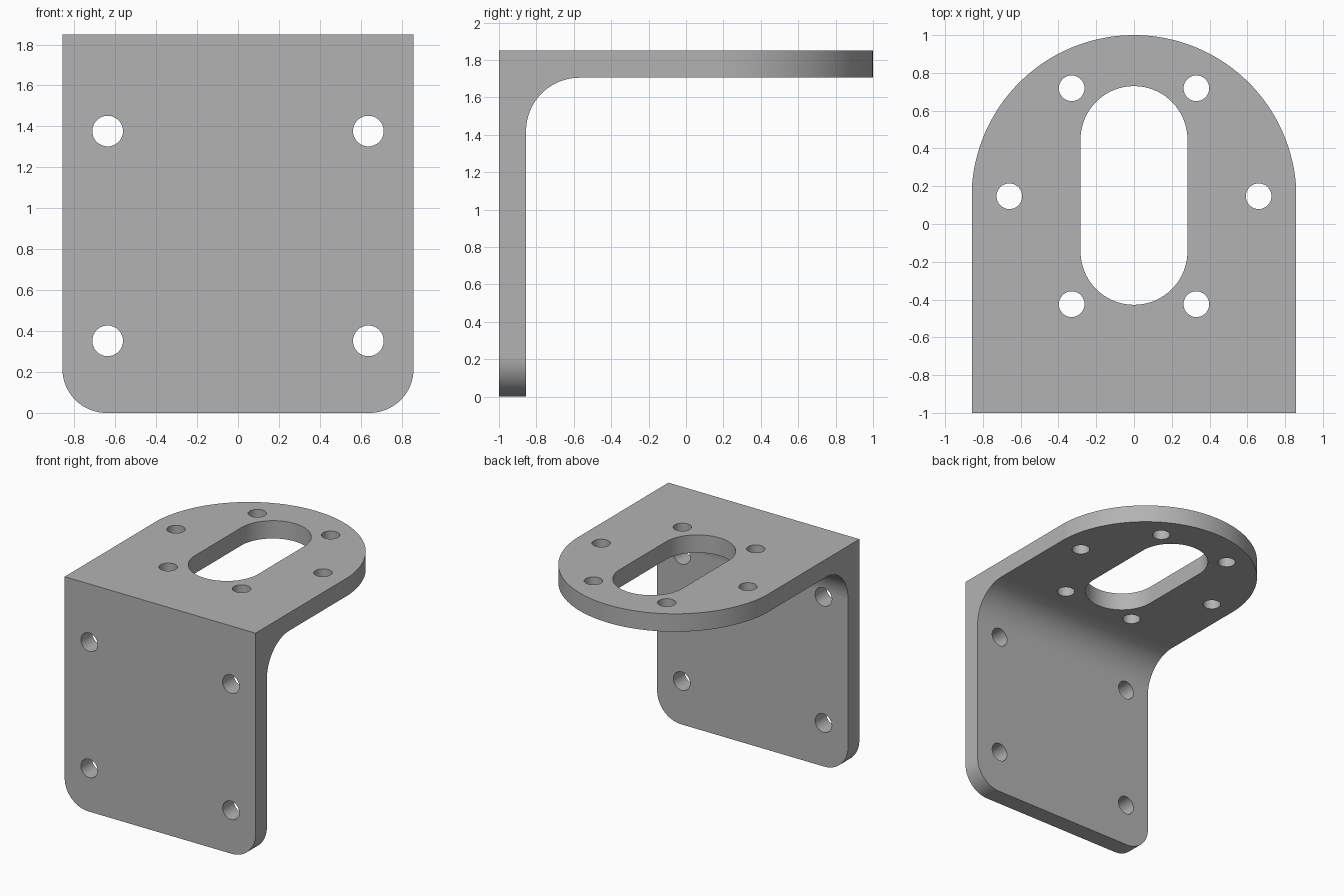
import bpy, bmesh
from math import sin, cos, pi, radians
from mathutils import Vector

cube = bpy.data.objects.get("Cube")
if cube:
    bpy.data.objects.remove(cube, do_unlink=True)

HALF_W, HEIGHT, THICK = 0.858, 1.85, 0.145
FILLET, CORNER = 0.285, 0.215
ARC_Y, ARC_R = 0.14, 0.86          # rounded end of the top plate

# axis -> placement of a 2D profile point (u, v) at depth w
PLACE = {
    "x": lambda u, v, w: (w, u, v),
    "y": lambda u, v, w: (u, w, v),
    "z": lambda u, v, w: (u, v, w),
}


def arc(cu, cv, r, start, end, n):
    angles = [radians(start + (end - start) * i / n) for i in range(n + 1)]
    return [(cu + r * cos(a), cv + r * sin(a)) for a in angles]


def prism(name, profile, axis, low, high):
    """Extrude a closed 2D profile along an axis."""
    bm = bmesh.new()
    place = PLACE[axis]
    face = bm.faces.new([bm.verts.new(place(u, v, low)) for u, v in profile])
    ext = bmesh.ops.extrude_face_region(bm, geom=[face])
    verts = [g for g in ext["geom"] if isinstance(g, bmesh.types.BMVert)]
    bmesh.ops.translate(bm, verts=verts, vec=Vector(place(0, 0, high - low)))
    bmesh.ops.recalc_face_normals(bm, faces=bm.faces)
    mesh = bpy.data.meshes.new(name)
    bm.to_mesh(mesh)
    bm.free()
    obj = bpy.data.objects.new(name, mesh)
    bpy.context.collection.objects.link(obj)
    return obj


def combine(target, cutter, operation):
    """Apply a boolean and discard the cutter."""
    cutter.hide_render = True
    mod = target.modifiers.new("cut", "BOOLEAN")
    mod.operation, mod.solver, mod.object = operation, "EXACT", cutter
    bpy.context.view_layer.objects.active = target
    bpy.ops.object.modifier_apply(modifier=mod.name)
    bpy.data.objects.remove(cutter, do_unlink=True)


# L-shaped bracket with an inner fillet
inner_y, inner_z = THICK - 1, HEIGHT - THICK
side = [(-1, 0), (inner_y, 0)]
side += arc(inner_y + FILLET, inner_z - FILLET, FILLET, 180, 90, 24)
side += [(1.2, inner_z), (1.2, HEIGHT), (-1, HEIGHT)]
bracket = prism("angle_bracket", side, "x", -HALF_W, HALF_W)

# Rounded lower corners of the upright plate
bm = bmesh.new()
bm.from_mesh(bracket.data)
corners = [e for e in bm.edges
           if all(abs(v.co.z) < 1e-4 for v in e.verts)
           and abs(e.verts[0].co.x - e.verts[1].co.x) < 1e-4]
bmesh.ops.bevel(bm, geom=corners, offset=CORNER, offset_type="OFFSET",
                segments=20, profile=0.5, affect="EDGES")
bm.to_mesh(bracket.data)
bm.free()

# Semicircular end of the top plate
outline = [(-1.2, -1.2), (1.2, -1.2), (1.2, ARC_Y)]
outline += arc(0, ARC_Y, ARC_R, 0, 180, 72) + [(-1.2, ARC_Y)]
combine(bracket, prism("end_outline", outline, "z", -0.2, 2.1), "INTERSECT")

# Long slot in the top plate
slot = arc(0, 0.447, 0.283, 0, 180, 36) + arc(0, -0.145, 0.283, 180, 360, 36)
combine(bracket, prism("slot_cutter", slot, "z", 1.5, 2.1), "DIFFERENCE")

# Ring of six holes in the top plate
for u, v in arc(0, 0.147, 0.66, 0, 300, 5):
    hole = arc(u, v, 0.068, 0, 350, 35)
    combine(bracket, prism("top_hole", hole, "z", 1.5, 2.1), "DIFFERENCE")

# Four mounting holes in the upright plate
for x in (-0.637, 0.637):
    for z in (0.352, 1.377):
        hole = arc(x, z, 0.075, 0, 350, 35)
        combine(bracket, prism("mount_hole", hole, "y", -1.2, -0.7), "DIFFERENCE")

# Plain grey metal
grey = bpy.data.materials.new("plain_grey")
grey.use_nodes = True
colour = (0.45, 0.45, 0.45, 1)
grey.diffuse_color = colour
grey.node_tree.nodes["Principled BSDF"].inputs["Base Color"].default_value = colour
bracket.data.materials.clear()
bracket.data.materials.append(grey)
for poly in bracket.data.polygons:
    poly.material_index = 0

# Smooth curves with crisp plate edges
bpy.ops.object.select_all(action="DESELECT")
bracket.select_set(True)
bpy.context.view_layer.objects.active = bracket
bpy.ops.object.shade_smooth_by_angle(angle=radians(30))
weighted = bracket.modifiers.new("weighted_normals", "WEIGHTED_NORMAL")
weighted.keep_sharp = True
